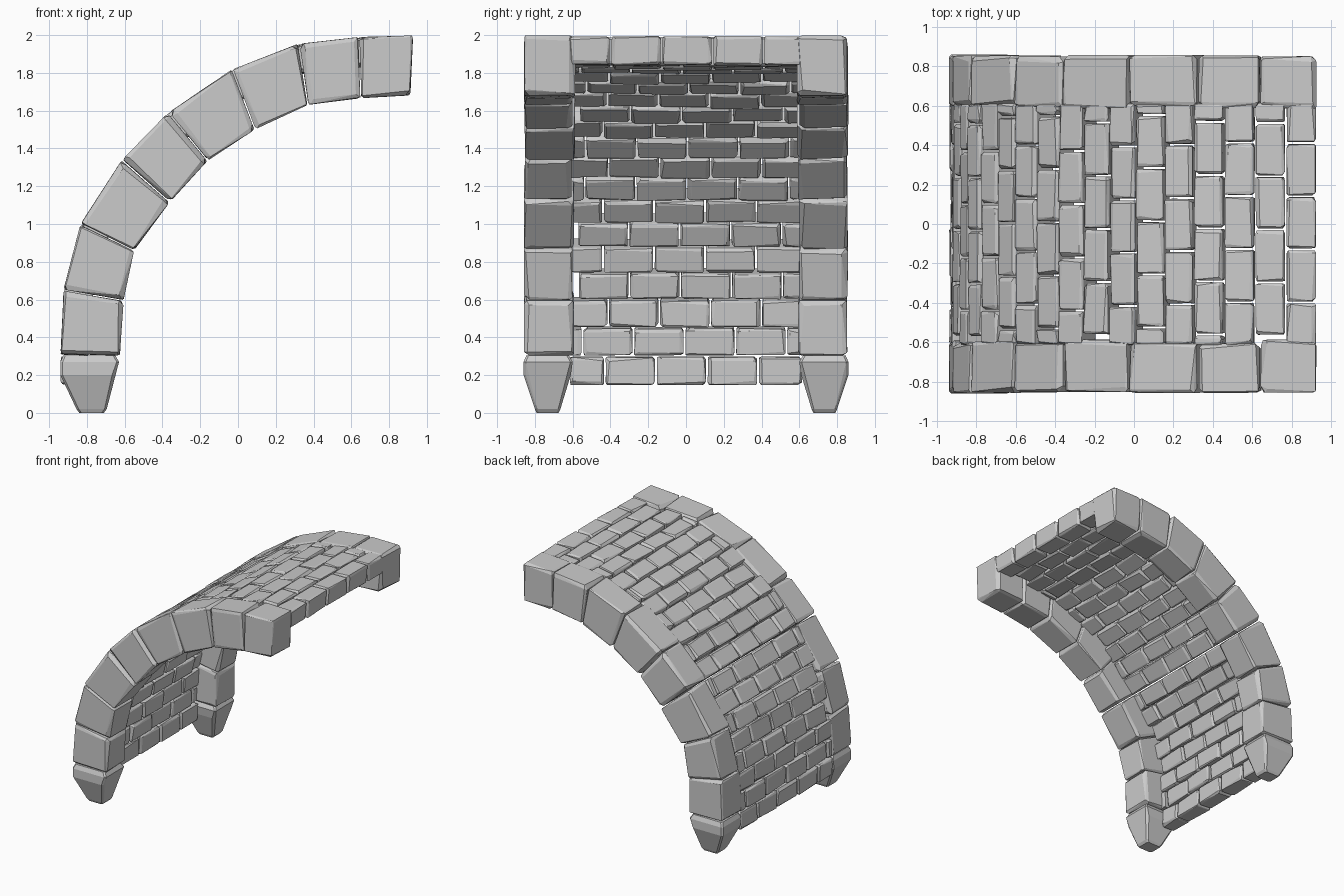
import bpy, bmesh, math, random
from mathutils import Vector

if "Cube" in bpy.data.objects:
    bpy.data.objects.remove(bpy.data.objects["Cube"])

random.seed(7)

stone_mat = bpy.data.materials.new("pale grey stone")
stone_mat.diffuse_color = (0.6, 0.6, 0.6, 1)
stone_mat.use_nodes = True
stone_mat.node_tree.nodes["Principled BSDF"].inputs["Base Color"].default_value = stone_mat.diffuse_color

# Arch joints in the XZ plane: outer and inner end of each joint
OUTER = [Vector(p) for p in [(-.94, 0), (-.94, .31), (-.925, .65), (-.835, 1.0), (-.615, 1.34),
                             (-.37, 1.59), (-.03, 1.82), (.32, 1.955), (.64, 1.99), (.93, 2.0)]]
INNER = [Vector(p) for p in [(-.63, 0), (-.625, .30), (-.605, .595), (-.55, .86), (-.36, 1.115),
                             (-.16, 1.335), (.09, 1.5), (.37, 1.63), (.65, 1.665), (.915, 1.68)]]
LENGTHS = [0]
for a, b in zip(OUTER, OUTER[1:]):
    LENGTHS.append(LENGTHS[-1] + (b - a).length)


def cross_section(s):
    """Outer and inner point at arc length s along the outside of the arch."""
    i = 0
    while i < len(OUTER) - 2 and s > LENGTHS[i + 1]:
        i += 1
    t = (s - LENGTHS[i]) / (LENGTHS[i + 1] - LENGTHS[i])
    return OUTER[i].lerp(OUTER[i + 1], t), INNER[i].lerp(INNER[i + 1], t)


def hull(bm, points):
    """Add one convex stone around the points."""
    verts = [bm.verts.new(p) for p in points]
    res = bmesh.ops.convex_hull(bm, input=verts)
    spare = {v for k in ("geom_interior", "geom_unused") for v in res[k]
             if isinstance(v, bmesh.types.BMVert)}
    bmesh.ops.delete(bm, geom=list(spare), context='VERTS')


def chiselled_block(bm, o0, i0, o1, i1, y0, y1, lo, hi):
    """Block between two joints (outer/inner points), with uneven chipped edges."""
    size = ((i0 - o0).length, (o1 - o0).length, y1 - y0)

    def at(u, v, w):
        p = o0.lerp(i0, u).lerp(o1.lerp(i1, u), v)
        return Vector((p.x, y0 + (y1 - y0) * w, p.y))

    points = []
    for corner in [(a, b, c) for a in (0, 1) for b in (0, 1) for c in (0, 1)]:
        for face in range(3):       # one point on each face meeting at the corner
            uvw = []
            for k in range(3):
                r = random.uniform(lo, hi) if k != face else random.uniform(0, lo * .5)
                r /= size[k]
                uvw.append(r if corner[k] == 0 else 1 - r)
            points.append(at(*uvw))
    hull(bm, points)


def finish(bm, name):
    bmesh.ops.dissolve_limit(bm, angle_limit=math.radians(3), verts=bm.verts[:], edges=bm.edges[:])
    bmesh.ops.recalc_face_normals(bm, faces=bm.faces[:])
    me = bpy.data.meshes.new(name)
    bm.to_mesh(me)
    bm.free()
    me.materials.append(stone_mat)
    ob = bpy.data.objects.new(name, me)
    bpy.context.collection.objects.link(ob)


# Large rim stones on both sides, each with a tapered foot stone
for side, label in ((-1, "front"), (1, "back")):
    bm = bmesh.new()
    for i in range(1, 9):
        y_in, y_out = .595 + random.uniform(-.01, .01), .86 - random.uniform(0, .008)
        ys = sorted((side * y_in, side * y_out))
        gap = .008
        o0, o1 = OUTER[i].lerp(OUTER[i + 1], gap), OUTER[i + 1].lerp(OUTER[i], gap)
        i0, i1 = INNER[i].lerp(INNER[i + 1], gap), INNER[i + 1].lerp(INNER[i], gap)
        chiselled_block(bm, o0, i0, o1, i1, ys[0], ys[1], .006, .035)
    finish(bm, label + "_rim_stones")

    bm = bmesh.new()
    rings = [(0, -.84, -.71, .675, .79), (.02, -.855, -.695, .665, .80), (.2, -.94, -.655, .61, .86),
             (.27, -.94, -.63, .60, .86), (.305, -.925, -.65, .62, .845)]
    pts = []
    for z, x0, x1, y0, y1 in rings:
        c = .012
        for x, y in ((x0 + c, y0), (x0, y0 + c), (x1 - c, y0), (x1, y0 + c),
                     (x0 + c, y1), (x0, y1 - c), (x1 - c, y1), (x1, y1 - c)):
            pts.append((x, side * y, z))
    hull(bm, pts)
    finish(bm, label + "_foot_stone")

# Thin vault of small bricks in half-bond rows between the rims
bm = bmesh.new()
ROWS, START, PITCH, EDGE = 19, .145, .27, .615
step = (LENGTHS[-1] - START) / ROWS
for row in range(ROWS):
    s = START + row * step
    (oa, ia), (ob_, ib) = cross_section(s + .004), cross_section(s + step - .004)
    y = -.69 - (PITCH / 2 if row % 2 else 0) + random.uniform(-.03, .03)
    while y < EDGE:
        y0, y1 = max(y + .004, -EDGE), min(y + PITCH - .004, EDGE)
        y += PITCH
        if y1 - y0 < .05:
            continue
        top, deep = random.uniform(.0, .03), random.uniform(.44, .5)
        chiselled_block(bm, oa.lerp(ia, top), oa.lerp(ia, deep), ob_.lerp(ib, top),
                        ob_.lerp(ib, deep), y0, y1, .004, .024)
finish(bm, "vault_bricks")
